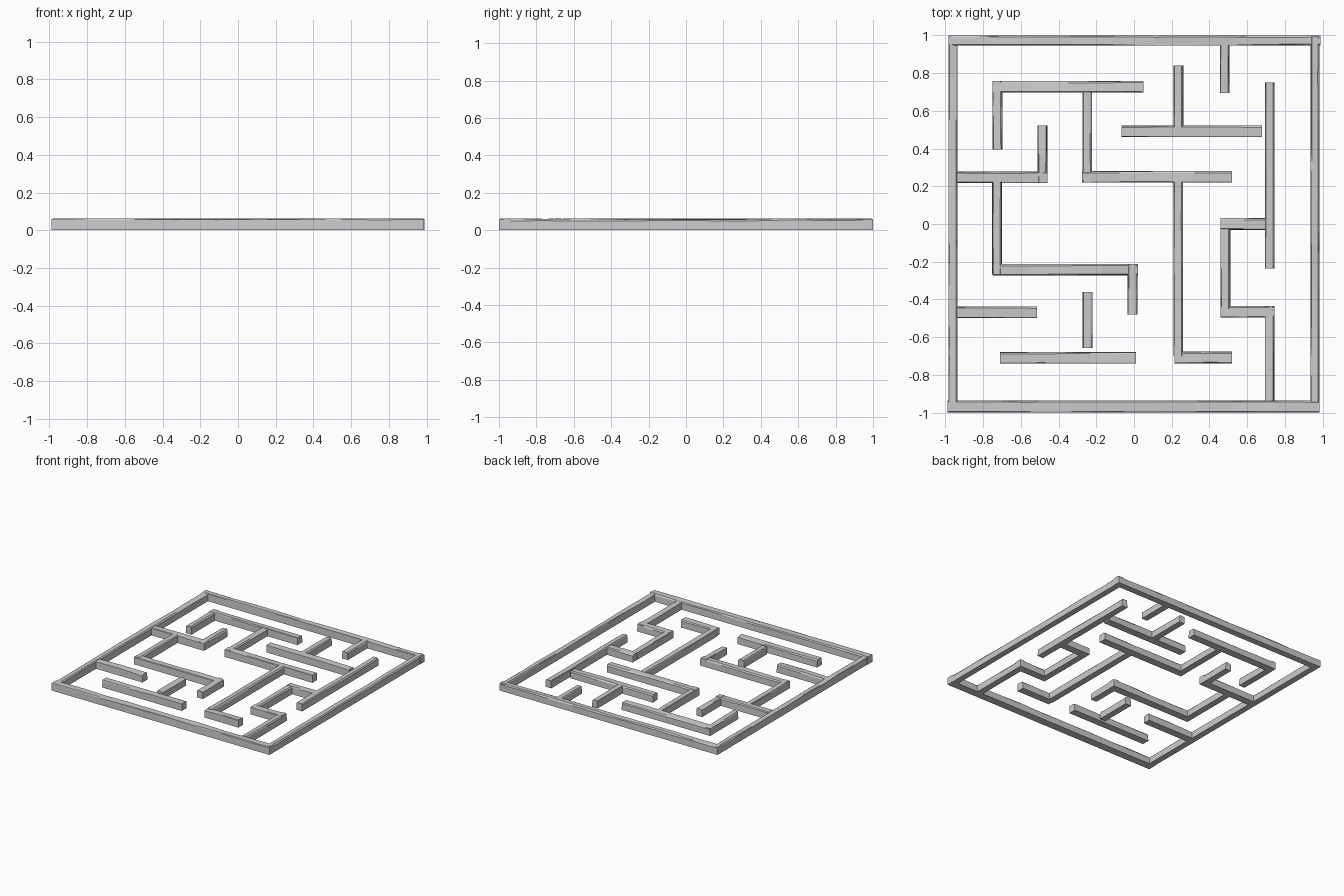
import bpy, random

if "Cube" in bpy.data.objects:
    bpy.data.objects.remove(bpy.data.objects["Cube"])

random.seed(4)
H = 0.06  # wall height


def wall(name, x0, x1, y0, y1, rough=0.003):
    """Stone wall: a cross-section with chipped top edges, swept along its long axis."""
    along_x = (x1 - x0) > (y1 - y0)
    a0, a1, b0, b1 = (x0, x1, y0, y1) if along_x else (y0, y1, x0, x1)
    n = max(2, round((a1 - a0) / 0.22))
    mid, half = (b0 + b1) / 2, (b1 - b0) / 2
    profile = [(-half, 0), (half, 0), (half, H - 0.008), (half - 0.008, H),
               (0.004 - half, H), (-half, H - 0.004)]
    k = len(profile)
    verts = []
    for i in range(n + 1):
        a = a0 + (a1 - a0) * i / n
        for j, (b, z) in enumerate(profile):
            if j > 1:                       # roughen the upper edges only
                z += random.uniform(-rough, rough)
                b -= (1 if b > 0 else -1) * random.uniform(0, rough)
            verts.append((a, mid + b, z) if along_x else (mid + b, a, z))
    faces = [tuple(range(k)), tuple(range(n * k, n * k + k))]
    for i in range(n):
        for j in range(k):
            p, q = i * k + j, i * k + (j + 1) % k
            faces.append((p, q, q + k, p + k))
    if along_x:
        faces = [f[::-1] for f in faces]
    else:
        faces = [tuple(f) for f in faces]
    mesh = bpy.data.meshes.new(name)
    mesh.from_pydata(verts, [], faces)
    import bmesh
    bm = bmesh.new()
    bm.from_mesh(mesh)
    bmesh.ops.recalc_face_normals(bm, faces=bm.faces)
    bm.to_mesh(mesh)
    bm.free()
    obj = bpy.data.objects.new(name, mesh)
    bpy.context.collection.objects.link(obj)


# Outer frame
wall("outer_wall_left", -0.985, -0.935, -0.99, 0.995)
wall("outer_wall_right", 0.937, 0.985, -0.99, 0.995)
wall("outer_wall_back", -0.985, 0.988, 0.947, 1.0)
wall("outer_wall_front", -0.988, 0.985, -1.0, -0.935)

# Inner walls running left to right: x0, x1, centre y
for i, (x0, x1, y) in enumerate([
        (-0.75, 0.05, 0.728), (-0.065, 0.68, 0.492), (-0.94, -0.46, 0.248),
        (-0.275, 0.52, 0.25), (0.46, 0.70, 0.0), (-0.75, 0.02, -0.242),
        (-0.94, -0.515, -0.468), (0.46, 0.745, -0.465), (-0.71, 0.01, -0.71),
        (0.215, 0.52, -0.708)]):
    wall(f"cross_wall_{i + 1}", x0, x1, y - 0.031, y + 0.031)

# Inner walls running front to back: centre x, y0, y1
for i, (x, y0, y1) in enumerate([
        (-0.724, 0.395, 0.758), (-0.485, 0.22, 0.522), (-0.248, 0.22, 0.745),
        (0.236, 0.51, 0.84), (0.481, 0.695, 0.96), (0.72, -0.235, 0.75),
        (-0.726, -0.265, 0.225), (-0.008, -0.48, -0.212), (-0.246, -0.658, -0.36),
        (0.235, -0.7, 0.23), (0.485, -0.45, -0.02), (0.72, -0.94, -0.435)]):
    wall(f"long_wall_{i + 1}", x - 0.026, x + 0.026, y0, y1)
